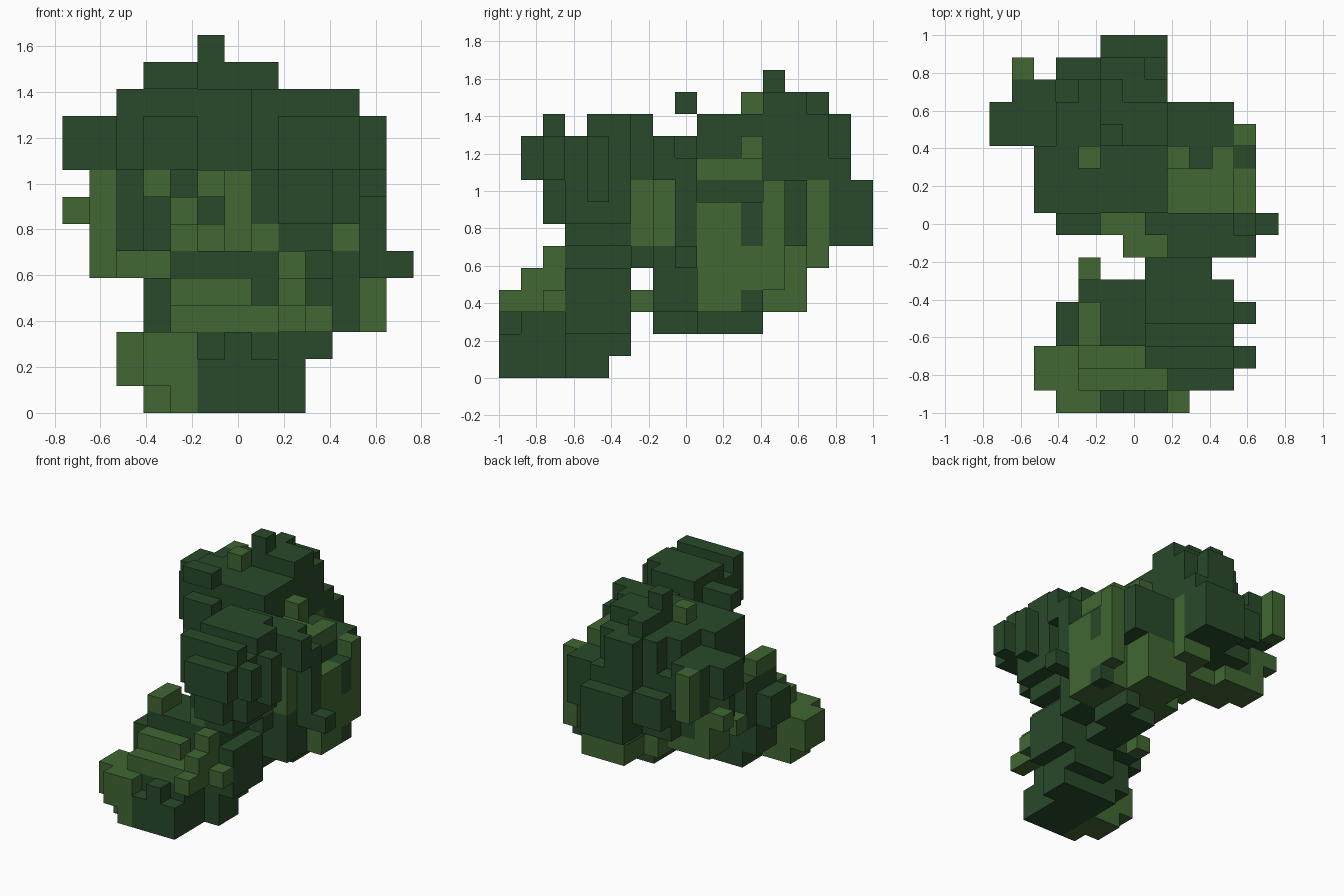
import bpy, bmesh
from mathutils import Vector

cube = bpy.data.objects.get("Cube")
if cube:
    bpy.data.objects.remove(cube, do_unlink=True)

BLOCK = 2 / 17                                    # block size
ORIGIN = Vector((-6.5 * BLOCK, -1.0, 0.0))        # low corner of the block grid
DARK, LIGHT = 0, 1
blocks = {}


def material(name, rgb):
    m = bpy.data.materials.new(name)
    m.diffuse_color = (*rgb, 1)
    m.use_nodes = True
    m.node_tree.nodes["Principled BSDF"].inputs["Base Color"].default_value = (*rgb, 1)
    return m


LEAVES = [material("dark_leaf_green", (0.022, 0.068, 0.023)),
          material("light_leaf_green", (0.052, 0.135, 0.032))]


def span(a):
    return range(a[0], a[1] + 1) if isinstance(a, tuple) else (a,)


def clump(lobe, colour, xs, ys, zs):
    """Fill blocks; each axis is one index or a (first, last) pair."""
    for x in span(xs):
        for y in span(ys):
            for z in span(zs):
                blocks[x, y, z] = (lobe, colour)


# Lower front lobe: dark core, light left side, sprigs on the right
part = "lower_front_foliage"
clump(part, DARK, (5, 7), 0, (0, 1))
clump(part, DARK, 6, 0, 2)
clump(part, DARK, (5, 7), (1, 4), (0, 2))
clump(part, DARK, 8, (3, 4), (0, 2))
clump(part, DARK, (4, 8), (3, 4), (1, 5))
clump(part, DARK, (6, 8), 5, (1, 2))
clump(part, DARK, (4, 8), 5, (3, 5))
clump(part, DARK, 3, (3, 4), (3, 4))
clump(part, DARK, 9, (3, 5), (2, 4))
clump(part, DARK, (7, 8), (6, 7), (5, 6))
clump(part, LIGHT, (3, 4), (0, 2), (1, 2))
clump(part, LIGHT, 4, 0, 0)
clump(part, LIGHT, (3, 4), (1, 2), 0)
clump(part, LIGHT, 2, (1, 2), (1, 2))
clump(part, LIGHT, (4, 7), (1, 2), 3)
clump(part, LIGHT, (4, 6), 2, 4)
clump(part, LIGHT, 4, (3, 4), 6)
clump(part, LIGHT, 4, 6, 3)
clump(part, LIGHT, 9, 2, 3)
for step in range(3):
    clump(part, LIGHT, 8, step, (3, 3 + step))

# Upper front lobe: stepped dark mass
part = "upper_front_foliage"
clump(part, DARK, (8, 10), 1, (9, 10))
clump(part, DARK, (7, 10), 2, (9, 11))
clump(part, DARK, (8, 9), 2, (7, 8))
clump(part, DARK, (7, 10), (3, 5), (7, 10))
clump(part, DARK, (8, 9), (3, 5), 6)
clump(part, DARK, (7, 10), (4, 5), 11)
clump(part, DARK, (7, 9), 6, (5, 11))
clump(part, DARK, (8, 11), 7, (9, 10))
clump(part, DARK, 11, 2, (9, 10))
clump(part, DARK, 11, 4, (8, 10))
clump(part, LIGHT, (6, 10), 7, (6, 8))
clump(part, LIGHT, 9, 6, (6, 8))
clump(part, LIGHT, 7, 3, 6)

# Side lobe: light mass with dark edges
part = "side_foliage"
clump(part, DARK, (7, 8), (7, 10), 2)
clump(part, DARK, 9, (9, 11), 2)
clump(part, LIGHT, (6, 11), (9, 11), (3, 7))
clump(part, DARK, (6, 10), (7, 8), (3, 5))
clump(part, DARK, (7, 10), 8, (6, 10))
clump(part, DARK, 11, 8, (5, 9))
clump(part, DARK, 12, 8, 5)
clump(part, LIGHT, (7, 9), (12, 13), (3, 5))
clump(part, LIGHT, 11, 12, (4, 8))
clump(part, DARK, (8, 10), (12, 13), (6, 8))
clump(part, DARK, 11, 11, (6, 7))
clump(part, DARK, 11, 11, 3)
clump(part, DARK, (8, 10), (9, 11), 8)
clump(part, LIGHT, (8, 10), (9, 10), 9)
clump(part, LIGHT, 10, 11, 9)
clump(part, LIGHT, 8, 11, (9, 10))

# Upper back lobe: dark crown
part = "upper_back_foliage"
clump(part, DARK, (3, 7), (9, 13), (6, 11))
clump(part, DARK, 2, (9, 11), (9, 11))
clump(part, DARK, 2, (10, 13), (6, 10))
clump(part, DARK, (3, 7), 14, (6, 9))
clump(part, DARK, (4, 7), 14, (10, 11))
clump(part, DARK, (5, 7), 15, (6, 9))
clump(part, DARK, (3, 4), 15, (7, 8))
clump(part, DARK, (5, 6), 15, (10, 11))
clump(part, DARK, (5, 7), 16, (6, 8))
clump(part, DARK, (5, 7), (12, 13), 12)
clump(part, DARK, 5, 14, 12)
clump(part, DARK, (0, 1), (12, 13), (9, 10))
clump(part, DARK, (1, 2), 14, (8, 10))
clump(part, DARK, (3, 4), 8, (9, 10))
clump(part, DARK, (3, 4), 8, 12)
clump(part, DARK, 5, 12, 13)
clump(part, LIGHT, 4, 11, 12)

# Light leaves under and around the crown
part = "under_crown_foliage"
clump(part, LIGHT, 1, 15, (8, 10))
clump(part, LIGHT, 0, 13, 7)
clump(part, LIGHT, 1, (12, 13), (5, 8))
clump(part, LIGHT, (2, 3), (11, 13), 5)
clump(part, LIGHT, (4, 5), (10, 12), 5)
clump(part, LIGHT, (6, 7), (11, 14), 5)
clump(part, LIGHT, 7, 14, (5, 8))
clump(part, LIGHT, (4, 6), 8, 6)
clump(part, LIGHT, 4, 8, 7)
clump(part, LIGHT, (5, 6), 8, 8)
clump(part, LIGHT, 3, 8, 8)


def build(lobe):
    """Make one mesh from the exposed block sides of a lobe."""
    bm = bmesh.new()
    for cell, (name, colour) in blocks.items():
        if name != lobe:
            continue
        for axis in range(3):
            for side in (0, 1):
                near = list(cell)
                near[axis] += 2 * side - 1
                if tuple(near) in blocks:
                    continue
                ring = []
                for du, dw in ((0, 0), (1, 0), (1, 1), (0, 1)):
                    p = Vector(cell)
                    p[axis] += side
                    p[(axis + 1) % 3] += du
                    p[(axis + 2) % 3] += dw
                    ring.append(bm.verts.new(ORIGIN + p * BLOCK))
                face = bm.faces.new(ring if side else ring[::-1])
                face.material_index = colour
    bmesh.ops.remove_doubles(bm, verts=bm.verts, dist=0.001)
    mesh = bpy.data.meshes.new(lobe)
    bm.to_mesh(mesh)
    bm.free()
    for leaf in LEAVES:
        mesh.materials.append(leaf)
    bpy.context.collection.objects.link(bpy.data.objects.new(lobe, mesh))


for lobe in sorted({name for name, colour in blocks.values()}):
    build(lobe)
